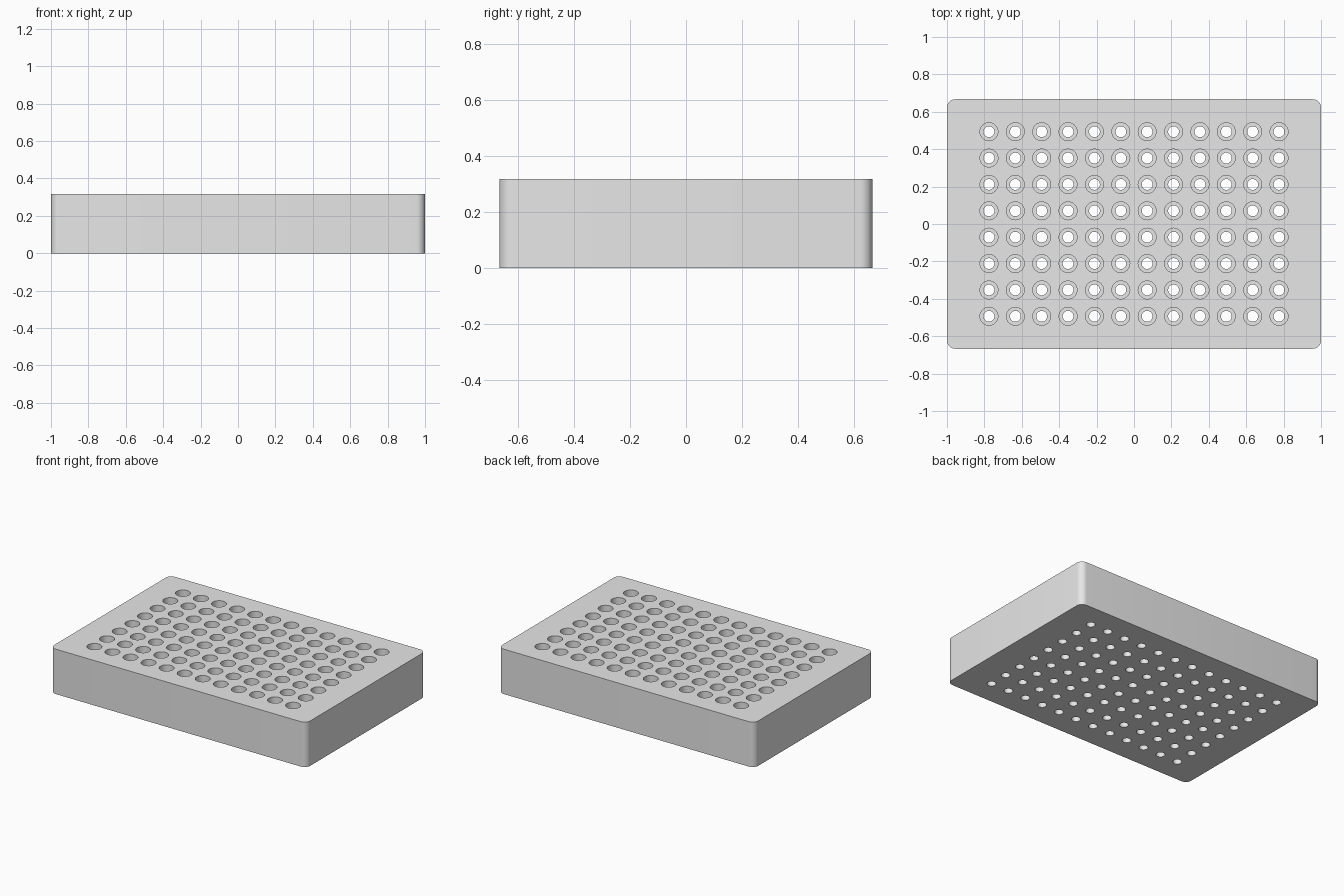
import bpy, bmesh, math

if "Cube" in bpy.data.objects:
    bpy.data.objects.remove(bpy.data.objects["Cube"], do_unlink=True)

HALF_X, HALF_Y, HEIGHT, CORNER = 1.0, 0.667, 0.317, 0.045
COLS, ROWS, PITCH = 12, 8, 0.141
WELL_R, DRAIN_R, FLOOR, SIDES = 0.048, 0.029, 0.04, 32

grey = bpy.data.materials.new("light grey")
grey.use_nodes = True
grey.diffuse_color = (0.8, 0.8, 0.8, 1)
grey.node_tree.nodes["Principled BSDF"].inputs["Base Color"].default_value = (0.8, 0.8, 0.8, 1)


def make_object(name, bm):
    bmesh.ops.recalc_face_normals(bm, faces=bm.faces)
    mesh = bpy.data.meshes.new(name)
    bm.to_mesh(mesh)
    bm.free()
    mesh.materials.append(grey)
    obj = bpy.data.objects.new(name, mesh)
    bpy.context.collection.objects.link(obj)
    return obj


def add_stepped_pin(bm, x, y):
    """Closed turned solid: narrow drain below, wide well above."""
    profile = [(DRAIN_R, -0.05), (DRAIN_R, FLOOR), (WELL_R, FLOOR), (WELL_R, HEIGHT + 0.05)]
    angles = [2 * math.pi * i / SIDES for i in range(SIDES)]
    rings = [[bm.verts.new((x + r * math.cos(a), y + r * math.sin(a), z)) for a in angles]
             for r, z in profile]
    for low, high in zip(rings, rings[1:]):
        for i in range(SIDES):
            j = (i + 1) % SIDES
            bm.faces.new((low[i], low[j], high[j], high[i]))
    bm.faces.new(rings[0][::-1])
    bm.faces.new(rings[-1])


# Block with rounded upright edges
bm = bmesh.new()
bmesh.ops.create_cube(bm, size=1)
for v in bm.verts:
    v.co = (v.co.x * 2 * HALF_X, v.co.y * 2 * HALF_Y, (v.co.z + 0.5) * HEIGHT)
upright = [e for e in bm.edges if abs(e.verts[0].co.z - e.verts[1].co.z) > 0.1]
bmesh.ops.bevel(bm, geom=upright, offset=CORNER, segments=8, profile=0.5, affect='EDGES')
block = make_object("well_block", bm)

# Grid of stepped cutters for the wells
bm = bmesh.new()
for col in range(COLS):
    for row in range(ROWS):
        add_stepped_pin(bm, (col - (COLS - 1) / 2) * PITCH, (row - (ROWS - 1) / 2) * PITCH)
cutter = make_object("well_cutter", bm)
cutter.hide_render = True

# Cut the wells, then remove the cutter
bpy.ops.object.select_all(action='DESELECT')
bpy.context.view_layer.objects.active = block
block.select_set(True)
cut = block.modifiers.new("wells", 'BOOLEAN')
cut.operation = 'DIFFERENCE'
cut.solver = 'EXACT'
cut.object = cutter
bpy.ops.object.modifier_apply(modifier=cut.name)
bpy.data.objects.remove(cutter, do_unlink=True)
bpy.ops.object.shade_smooth_by_angle(angle=math.radians(35))
